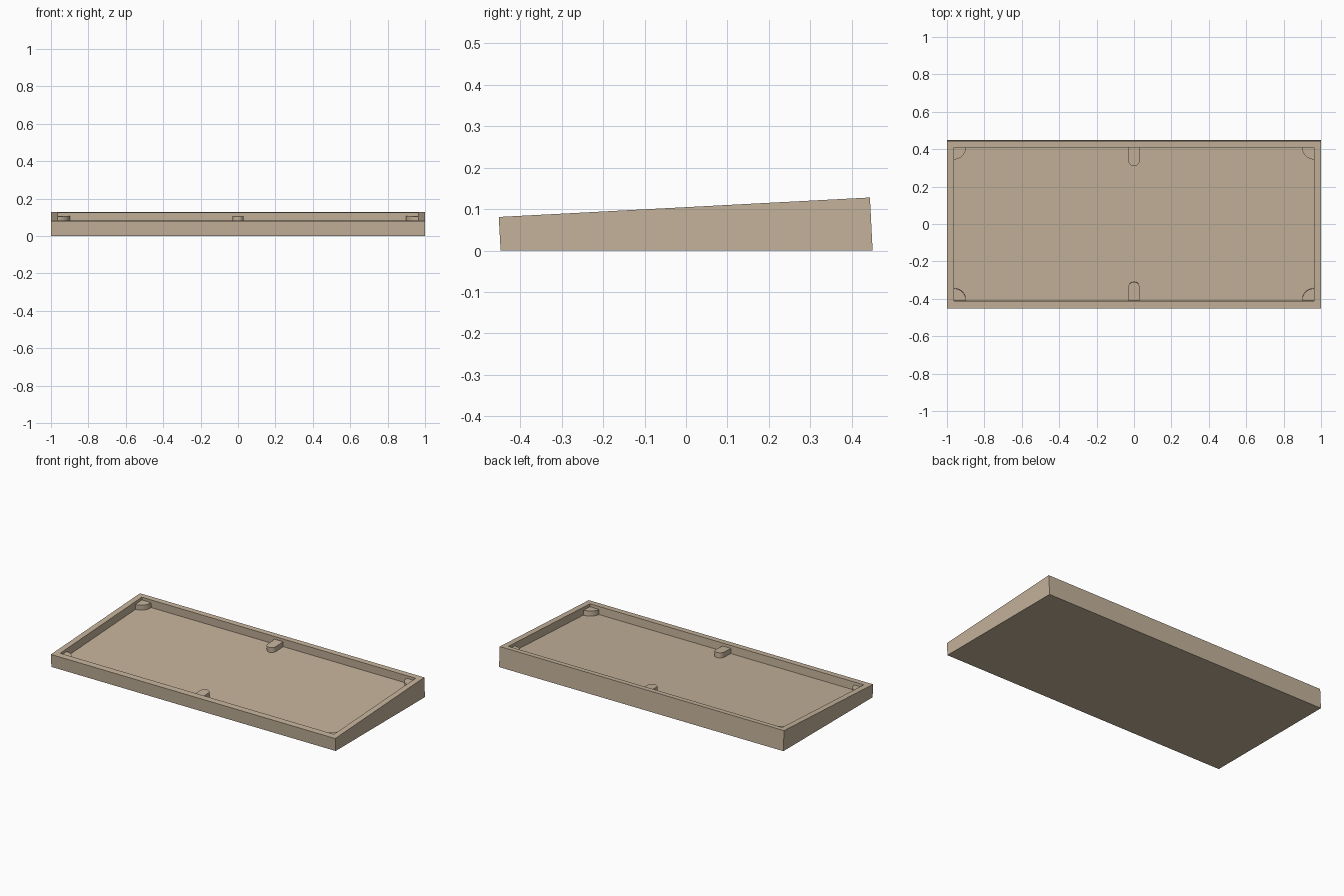
import bpy, bmesh, math

if "Cube" in bpy.data.objects:
    bpy.data.objects.remove(bpy.data.objects["Cube"])

TILT = math.radians(3)
S, C = math.sin(TILT), math.cos(TILT)

tan = bpy.data.materials.new("warm tan")
tan.diffuse_color = (0.55, 0.445, 0.323, 1)
tan.use_nodes = True
tan.node_tree.nodes["Principled BSDF"].inputs["Base Color"].default_value = tan.diffuse_color


def sloped(x, y, depth):
    """Point a given depth below the sloping top plane, square to it."""
    return (x, y + S * depth, 0.1046 + math.tan(TILT) * y - C * depth)


def rect(hx, y0, y1):
    return [(-hx, y0), (hx, y0), (hx, y1), (-hx, y1)]


def skin(name, rings):
    """Join successive rings with walls and cap both ends."""
    bm = bmesh.new()
    loops = [[bm.verts.new(p) for p in ring] for ring in rings]
    n = len(loops[0])
    for a, b in zip(loops, loops[1:]):
        for i in range(n):
            j = (i + 1) % n
            bm.faces.new((a[i], a[j], b[j], b[i]))
    bm.faces.new(loops[0][::-1])
    bm.faces.new(loops[-1])
    bmesh.ops.recalc_face_normals(bm, faces=bm.faces[:])
    mesh = bpy.data.meshes.new(name)
    bm.to_mesh(mesh)
    bm.free()
    mesh.materials.append(tan)
    obj = bpy.data.objects.new(name, mesh)
    bpy.context.collection.objects.link(obj)
    return obj


# Wedge-shaped tray: flat base, sloping rim, pocket parallel to the rim
FLOOR, LEDGE = 0.05, 0.018
HX, Y0, Y1 = 0.963, -0.411, 0.409
outer = rect(1.0, -0.4515, 0.4435)
inner = rect(HX, Y0, Y1)
skin("tray", [
    [(x, y, 0) for x, y in rect(1.0, -0.447, 0.45)],
    [sloped(x, y, 0) for x, y in outer],
    [sloped(x, y, 0) for x, y in inner],
    [sloped(x, y, FLOOR) for x, y in inner],
])


def boss(name, outline):
    skin(name, [[sloped(x, y, d) for x, y in outline]
                for d in (FLOOR + 0.005, LEDGE)])


for side, wall, label in ((1, Y0, "front"), (-1, Y1, "back")):
    # Round-ended support in the middle of each long wall
    r, reach = 0.03, 0.1
    tip = [(r * math.cos(t), wall + side * (reach - r + r * math.sin(t)))
           for t in (math.pi * i / 16 for i in range(17))]
    root = wall - side * 0.01
    boss(label + "_middle_support", tip + [(-r, root), (r, root)])

    # Quarter-round supports in the corners
    for sx, end in ((1, "left"), (-1, "right")):
        R = 0.065
        cx = -sx * HX
        arc = [(cx + sx * R * math.cos(t), wall + side * R * math.sin(t))
               for t in (math.pi / 2 * i / 12 for i in range(13))]
        e = 0.01
        arc += [(cx - sx * e, wall + side * R), (cx - sx * e, root),
                (cx + sx * R, root)]
        boss(label + "_" + end + "_corner_support", arc)
